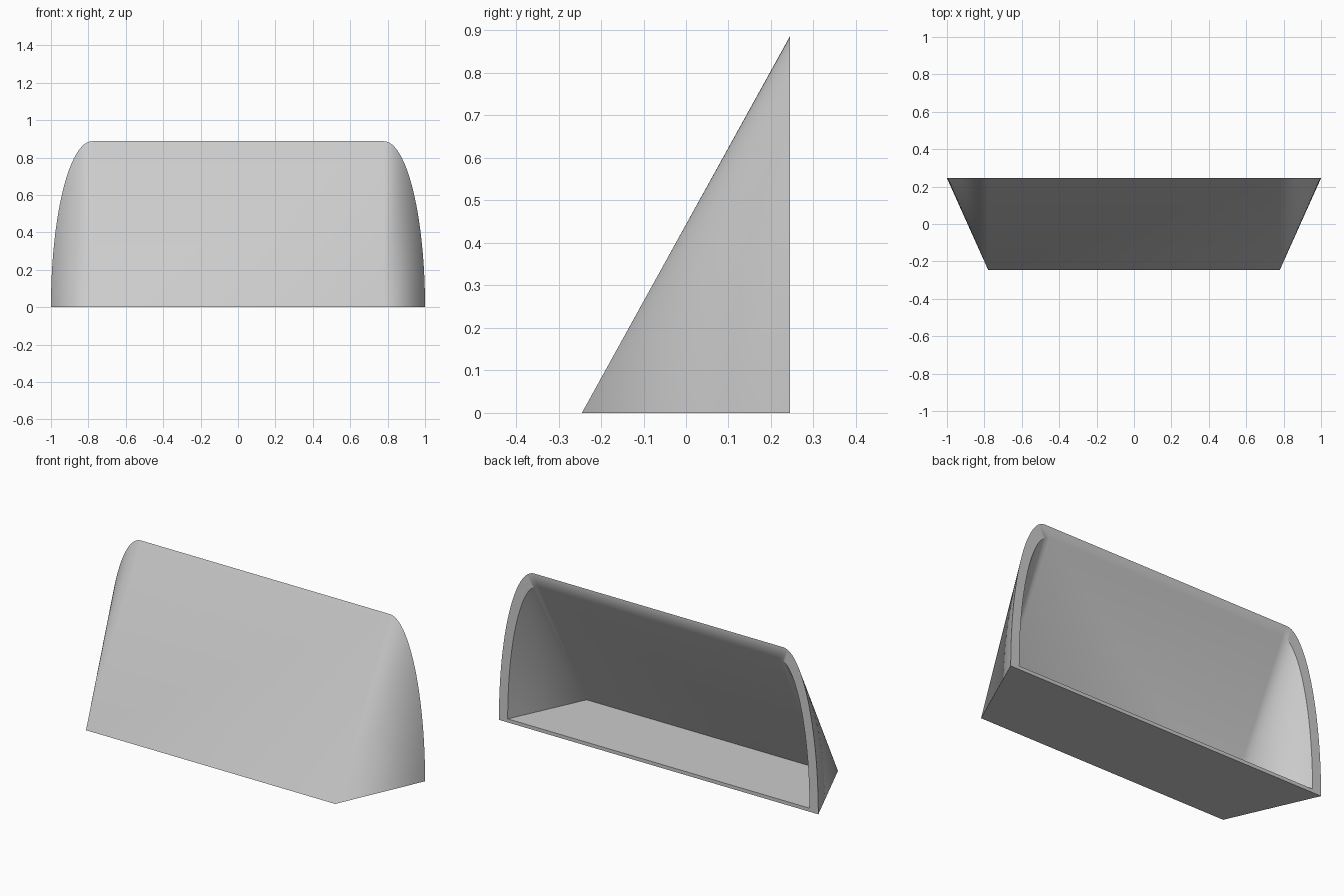
import bpy, bmesh, math

cube = bpy.data.objects.get("Cube")
if cube:
    bpy.data.objects.remove(cube)

grey = bpy.data.materials.new("light_grey")
grey.use_nodes = True
colour = (0.6, 0.6, 0.6, 1)
grey.diffuse_color = colour
grey.node_tree.nodes["Principled BSDF"].inputs["Base Color"].default_value = colour

STEPS = 24
BACK = 0.245


def arch(bm, centre, radius, floor, top):
    """Open end of the scoop: flat top with a quarter ellipse at each side."""
    points = []
    for i in range(STEPS + 1):
        t = math.pi / 2 * i / STEPS
        points.append((centre + radius * math.cos(t),
                       floor + (top - floor) * math.sin(t)))
    points += [(-x, z) for x, z in reversed(points)]
    return [bm.verts.new((x, BACK, z)) for x, z in points]


def skin(bm, rim, tip_x, tip_y, floor):
    """Conical sides, sloping front and flat floor meeting at two tips."""
    left = bm.verts.new((tip_x, tip_y, floor))
    right = bm.verts.new((-tip_x, tip_y, floor))
    for i in range(STEPS):
        j = STEPS + 1 + i
        bm.faces.new((rim[i], rim[i + 1], left))
        bm.faces.new((rim[j], rim[j + 1], right))
    bm.faces.new((rim[STEPS], rim[STEPS + 1], right, left))
    bm.faces.new((rim[0], left, right, rim[-1]))


bm = bmesh.new()
# Outer and inner skins
outer = arch(bm, 0.78, 0.22, 0, 0.887)
inner = arch(bm, 0.752, 0.193, 0.02, 0.82)
skin(bm, outer, 0.78, -BACK, 0)
skin(bm, inner, 0.746, -0.177, 0.02)
# Rim joining the skins at the open back
for i in range(len(outer)):
    j = (i + 1) % len(outer)
    bm.faces.new((outer[i], outer[j], inner[j], inner[i]))
bmesh.ops.recalc_face_normals(bm, faces=bm.faces[:])

mesh = bpy.data.meshes.new("scoop_shell")
bm.to_mesh(mesh)
bm.free()
mesh.materials.append(grey)
shell = bpy.data.objects.new("scoop_shell", mesh)
bpy.context.collection.objects.link(shell)

# Smooth cones, crisp edges, flat large faces
bpy.ops.object.select_all(action='DESELECT')
shell.select_set(True)
bpy.context.view_layer.objects.active = shell
bpy.ops.object.shade_smooth_by_angle(angle=math.radians(30))
weighted = shell.modifiers.new("flat_faces", 'WEIGHTED_NORMAL')
weighted.keep_sharp = True
